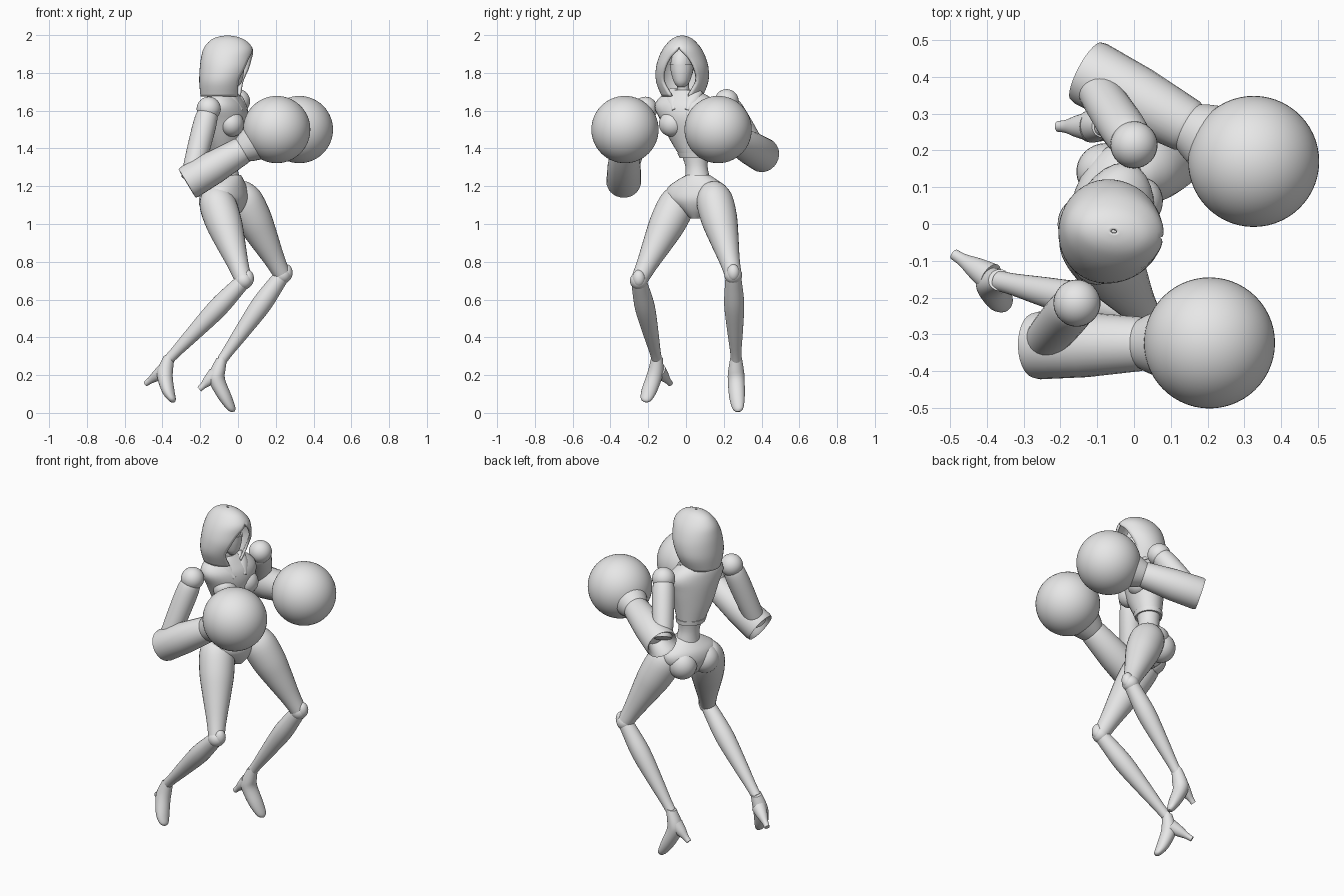
import bpy, bmesh
from math import sin, cos, pi, radians
from mathutils import Vector, Matrix

if "Cube" in bpy.data.objects:
    bpy.data.objects.remove(bpy.data.objects["Cube"], do_unlink=True)

grey = bpy.data.materials.new("plain grey")
grey.use_nodes = True
grey.diffuse_color = (0.8, 0.8, 0.8, 1)
grey.node_tree.nodes["Principled BSDF"].inputs["Base Color"].default_value = (0.8, 0.8, 0.8, 1)

UP = Vector((0, 0, 1))
FORE = Vector((0.94, -0.34, 0)).normalized()   # where the body faces
SIDE = UP.cross(FORE)


def finish(name, bm, recalc=True):
    if recalc:
        bmesh.ops.recalc_face_normals(bm, faces=bm.faces)
    mesh = bpy.data.meshes.new(name)
    bm.to_mesh(mesh)
    bm.free()
    mesh.materials.append(grey)
    ob = bpy.data.objects.new(name, mesh)
    bpy.context.collection.objects.link(ob)
    bpy.ops.object.select_all(action='DESELECT')
    ob.select_set(True)
    bpy.context.view_layer.objects.active = ob
    bpy.ops.object.shade_smooth_by_angle(angle=radians(42))
    return ob


def refine(rings, steps=4):
    # smooth in-between rings on a Catmull-Rom curve
    out = []
    for i in range(len(rings) - 1):
        p = [Vector(rings[max(0, min(len(rings) - 1, i + k))]) for k in (-1, 0, 1, 2)]
        for s in range(steps):
            t = s / steps
            out.append(p[1] + 0.5 * t * (p[2] - p[0] + t * (2 * p[0] - 5 * p[1] + 4 * p[2] - p[3]
                       + t * (3 * (p[1] - p[2]) + p[3] - p[0]))))
    return out + [Vector(rings[-1])]


def loft(name, rings, axis=UP, ref=FORE, sides=28, smooth=True):
    # rings: (x, y, z, depth radius, width radius)
    axis = Vector(axis).normalized()
    u = (ref - axis * ref.dot(axis)).normalized()
    v = axis.cross(u)
    bm = bmesh.new()
    loops = []
    for r in (refine(rings) if smooth else rings):
        c = Vector(r[:3])
        loops.append([bm.verts.new(c + u * r[3] * cos(k * 2 * pi / sides) + v * r[4] * sin(k * 2 * pi / sides))
                      for k in range(sides)])
    for lo, hi in zip(loops, loops[1:]):
        for k in range(sides):
            n = (k + 1) % sides
            bm.faces.new((lo[k], lo[n], hi[n], hi[k]))
    bm.faces.new(loops[0])
    bm.faces.new(loops[-1])
    return finish(name, bm)


def limb(name, start, end, profile, smooth=True, ref=FORE):
    # profile: (fraction along the limb, radius)
    a, b = Vector(start), Vector(end)
    return loft(name, [(*a.lerp(b, t), r, r) for t, r in profile], b - a, ref, smooth=smooth)


def ball(name, centre, size, seg=32):
    size = (size,) * 3 if isinstance(size, float) else size
    turn = Matrix((FORE, SIDE, UP)).transposed().to_4x4()
    bm = bmesh.new()
    bmesh.ops.create_uvsphere(bm, u_segments=seg, v_segments=seg // 2, radius=1,
                              matrix=Matrix.Translation(centre) @ turn @ Matrix.Diagonal((*size, 1)))
    return finish(name, bm)


# Torso: waist, fitted jacket, bust and hem
loft("waist", [(-.05, .06, 1.2, .075, .08), (-.055, .06, 1.25, .062, .066),
               (-.06, .055, 1.31, .058, .06), (-.065, .045, 1.39, .07, .08)])
loft("jacket", [(-.065, .047, 1.355, .07, .078), (-.065, .025, 1.45, .092, .115),
                (-.06, .01, 1.55, .108, .15), (-.065, 0, 1.62, .104, .172),
                (-.075, -.005, 1.67, .085, .14), (-.075, -.01, 1.71, .055, .065)])
loft("jacket_hem", [(-.065, .048, 1.35, .074, .083), (-.065, .043, 1.375, .079, .09)], smooth=False)
for label, s in (("right", -1), ("left", 1)):
    ball(label + "_bust", Vector((-.06, .01, 1.53)) + FORE * .055 + SIDE * s * .07, (.062, .07, .068))
    # draped lapel from the neck to the chest
    top = Vector((-.06, -.01, 1.7)) + SIDE * s * .07
    low = Vector((-.05, 0, 1.6)) + FORE * .085 + SIDE * s * .035
    loft(label + "_lapel", [(*top, .025, .035), (*top.lerp(low, .5), .03, .04), (*low, .012, .012)],
         low - top)

# Pelvis
loft("pelvis", [(-.04, .065, 1.26, .055, .06), (-.05, .06, 1.235, .075, .105),
                (-.06, .06, 1.19, .098, .165), (-.06, .055, 1.13, .105, .165),
                (-.055, .055, 1.075, .08, .085), (-.05, .055, 1.03, .04, .03)])
for label, s in (("right", -1), ("left", 1)):
    ball(label + "_buttock", Vector((-.06, .055, 1.12)) - FORE * .04 + SIDE * s * .075, (.085, .08, .085))

# Neck, head and face mask
loft("neck", [(-.07, -.01, 1.65, .045, .045), (-.055, -.015, 1.71, .033, .033),
              (-.045, -.02, 1.79, .036, .036)])
ball("head", (-.045, -.02, 1.84), (.075, .06, .095))
loft("face_mask", [(-.02, -.025, 1.725, .02, .018), (-.025, -.023, 1.75, .045, .04),
                   (-.03, -.022, 1.8, .062, .056), (-.035, -.022, 1.845, .07, .064)])

# Hood: arcs open at the face, closing over the crown (z, centre, depth, width, gap degrees)
bm = bmesh.new()
rows = []
look = radians(-8)
for z, cx, rx, ry, gap in refine([(1.675, -.09, .108, .108, 25), (1.75, -.08, .125, .138, 40),
                                  (1.82, -.065, .138, .14, 36), (1.88, -.058, .138, .125, 24),
                                  (1.93, -.052, .13, .1, 2), (1.97, -.053, .097, .066, 0),
                                  (1.99, -.055, .055, .036, 0), (1.998, -.055, .008, .006, 0)]):
    gap = radians(max(gap, 0))
    row = []
    for k in range(37):
        a = gap + (2 * pi - 2 * gap) * k / 36
        x, y = rx * cos(a), ry * sin(a)
        row.append(bm.verts.new((cx + x * cos(look) - y * sin(look), -.02 + x * sin(look) + y * cos(look), z)))
    rows.append(row)
for lo, hi in zip(rows, rows[1:]):
    for k in range(36):
        bm.faces.new((lo[k], lo[k + 1], hi[k + 1], hi[k]))
bmesh.ops.remove_doubles(bm, verts=bm.verts, dist=0.0004)
hood = finish("hood", bm, recalc=False)
shell = hood.modifiers.new("cloth", 'SOLIDIFY')
shell.thickness, shell.offset = .014, -1

# Arms: shoulder ball, upper arm, hollow sleeve and round glove
ARMS = (("right", (-.155, -.215, 1.61), (-.25, -.325, 1.24), (-.27, -.33, 1.215), (.205, -.323, 1.5)),
        ("left", (0, .215, 1.65), (-.11, .38, 1.38), (-.13, .415, 1.36), (.325, .17, 1.5)))
for label, shoulder, elbow, cuff, hand in ARMS:
    ball(label + "_shoulder", shoulder, .064)
    limb(label + "_upper_arm", shoulder, elbow,
         [(.02, .04), (.08, .056), (.25, .062), (.6, .06), (.9, .055), (1, .05)])
    limb(label + "_forearm", cuff, hand,
         [(.15, .055), (.02, .076), (0, .088), (.03, .092), (.3, .088), (.6, .074), (.62, .07),
          (.65, .078), (.75, .098)], smooth=False, ref=UP)
    ball(label + "_glove", hand, .178, 56)

# Legs: thigh, knee, shin
LEGS = (("right", (-.11, -.045, 1.11), (.03, -.25, .7), (-.365, -.155, .285)),
        ("left", (.03, .15, 1.13), (.235, .25, .73), (-.085, .265, .28)))
for label, hip, knee, ankle in LEGS:
    limb(label + "_thigh", hip, knee,
         [(-.2, .03), (-.15, .065), (0, .096), (.25, .096), (.5, .079), (.8, .055), (1, .044)])
    ball(label + "_knee", knee, .047)
    ball(label + "_kneecap", Vector(knee) + Vector((.022, 0, .012)), (.032, .034, .045))
    limb(label + "_shin", knee, ankle,
         [(0, .04), (.12, .046), (.35, .053), (.65, .042), (.9, .03), (1, .028)])

# High-heeled shoes
FEET = (("right", [(-.365, -.152, .3, .03, .03), (-.385, -.158, .23, .042, .04), (-.385, -.172, .18, .04, .042),
                   (-.368, -.198, .11, .032, .04), (-.35, -.213, .07, .02, .028), (-.345, -.217, .057, .008, .01)],
         (-.39, -.145, .225), (-.488, -.083, .155)),
        ("left", [(-.085, .265, .295, .03, .03), (-.11, .265, .22, .045, .042), (-.11, .266, .17, .042, .045),
                  (-.07, .27, .085, .035, .042), (-.037, .275, .025, .022, .03), (-.027, .276, .006, .01, .012)],
         (-.12, .265, .205), (-.205, .265, .125)))
for label, rings, top, tip in FEET:
    loft(label + "_shoe", rings, Vector(rings[-1][:3]) - Vector(rings[0][:3]))
    limb(label + "_heel", top, tip, [(0, .04), (.4, .03), (.75, .018), (1, .015)], ref=UP)
